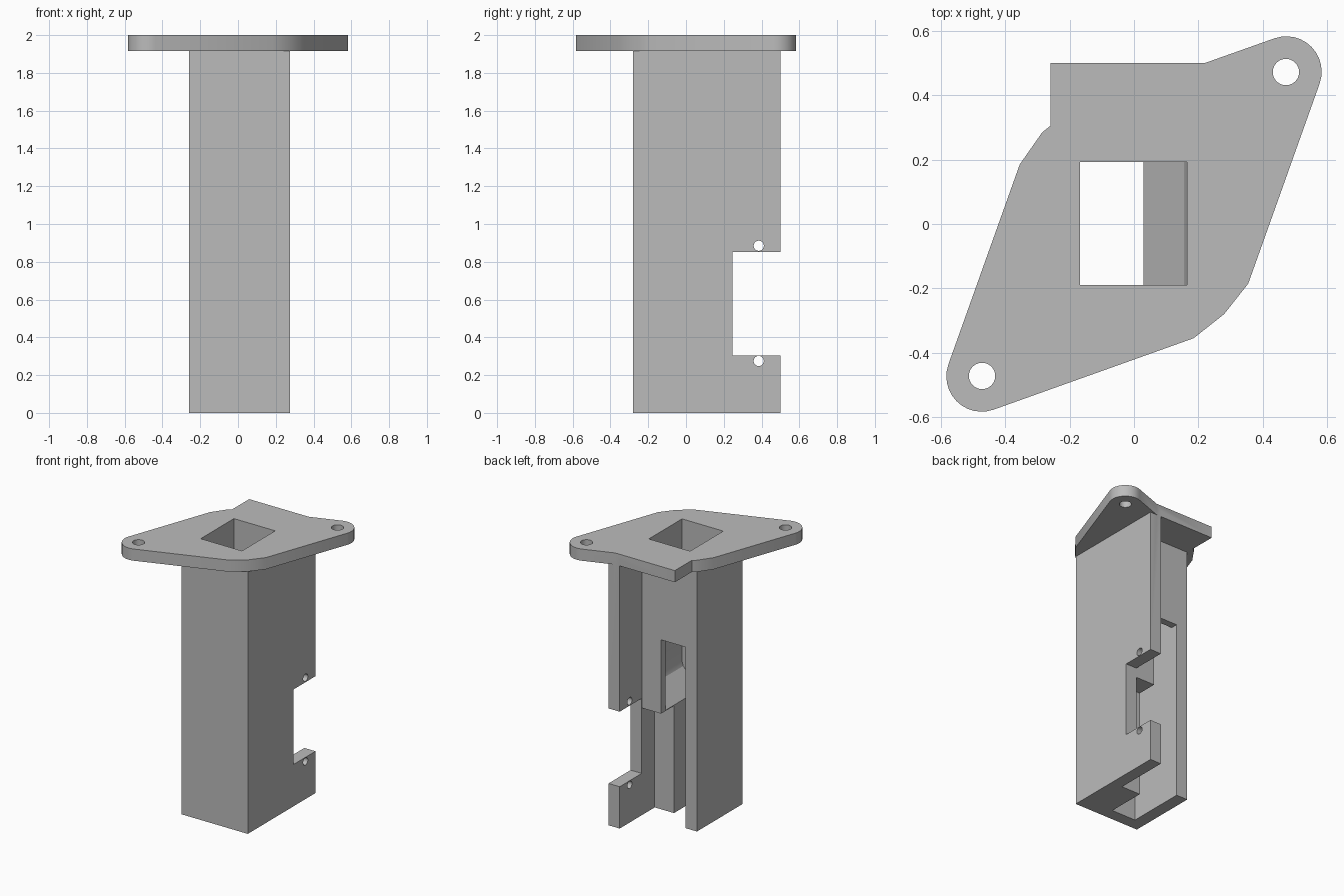
import bpy
import bmesh
from math import cos, sin, radians
from mathutils import Matrix

cube = bpy.data.objects.get("Cube")
if cube:
    bpy.data.objects.remove(cube, do_unlink=True)

grey = bpy.data.materials.new("plain grey")
grey.use_nodes = True
colour = (0.5, 0.5, 0.5, 1)
grey.diffuse_color = colour
grey.node_tree.nodes["Principled BSDF"].inputs["Base Color"].default_value = colour


def prism(name, points, lo, hi, axis="Z"):
    """Extrude a 2D outline along an axis, from lo to hi."""
    place = {"Z": lambda a, b: (a, b, lo),
             "Y": lambda a, b: (a, lo, b),
             "X": lambda a, b: (lo, a, b)}[axis]
    shift = {"Z": (0, 0, hi - lo), "Y": (0, hi - lo, 0), "X": (hi - lo, 0, 0)}[axis]
    bm = bmesh.new()
    face = bm.faces.new([bm.verts.new(place(a, b)) for a, b in points])
    out = bmesh.ops.extrude_face_region(bm, geom=[face])
    moved = [v for v in out["geom"] if isinstance(v, bmesh.types.BMVert)]
    bmesh.ops.translate(bm, verts=moved, vec=shift)
    bmesh.ops.recalc_face_normals(bm, faces=bm.faces)
    mesh = bpy.data.meshes.new(name)
    bm.to_mesh(mesh)
    bm.free()
    mesh.materials.append(grey)
    obj = bpy.data.objects.new(name, mesh)
    bpy.context.collection.objects.link(obj)
    return obj


def box(name, x0, x1, y0, y1, z0, z1):
    return prism(name, [(x0, y0), (x1, y0), (x1, y1), (x0, y1)], z0, z1)


def arc(cx, cy, r, start, end, steps):
    angles = [radians(start + (end - start) * i / steps) for i in range(steps + 1)]
    return [(cx + r * cos(a), cy + r * sin(a)) for a in angles]


def circle(cx, cy, r):
    return arc(cx, cy, r, 0, 345, 23)


def combine(target, tool, operation):
    """Apply a boolean and discard the tool."""
    tool.hide_render = True
    mod = target.modifiers.new(operation.lower(), "BOOLEAN")
    mod.operation = operation
    mod.solver = "EXACT"
    mod.object = tool
    bpy.context.view_layer.objects.active = target
    bpy.ops.object.modifier_apply(modifier=mod.name)
    bpy.data.objects.remove(tool, do_unlink=True)


# Column with one side wall reaching further back
column = prism("hopper_column", [(-0.26, -0.28), (0.275, -0.28), (0.275, 0.5),
                                 (0.185, 0.5), (0.185, 0.245), (-0.26, 0.245)], 0, 1.96)

# Mounting flange with two rounded ears
outline = arc(0.473, 0.473, 0.11, -20, 109, 12)
outline += [(0.22, 0.5), (-0.26, 0.5), (-0.26, 0.305), (-0.285, 0.285), (-0.355, 0.185)]
outline += arc(-0.473, -0.473, 0.11, 160, 289, 12)
outline += [(0.185, -0.355), (0.28, -0.28), (0.355, -0.185)]
flange = prism("flange", outline, 1.915, 2.0)
combine(column, flange, "UNION")

# Central shaft with a sloping ramp inside
shaft = [(-0.168, -0.1), (0.03, -0.1), (0.03, 0.787), (0.155, 0.93),
         (0.165, 0.96), (0.165, 2.1), (-0.168, 2.1)]
cutters = [
    prism("shaft_cutter", shaft, -0.19, 0.193, "Y"),
    # Rear opening and the recess below the ramp
    box("rear_slot_cutter", -0.168, 0.03, 0.05, 0.3, -0.1, 1.32),
    box("recess_cutter", 0.0, 0.185, 0.096, 0.3, -0.1, 0.782),
    # Notch in the long side wall
    box("notch_cutter", 0.1, 0.4, 0.246, 0.6, 0.305, 0.852),
]

# Screw holes through the side wall and the flange ears
for z in (0.275, 0.885):
    cutters.append(prism("wall_hole_cutter", circle(0.385, z, 0.027), 0.1, 0.4, "X"))
for s in (-1, 1):
    cutters.append(prism("ear_hole_cutter", circle(s * 0.472, s * 0.472, 0.041), 1.8, 2.1))

for cutter in cutters:
    combine(column, cutter, "DIFFERENCE")

# Keep hard edges, smooth the rounded ears and holes
bpy.ops.object.select_all(action="DESELECT")
column.select_set(True)
bpy.context.view_layer.objects.active = column
bpy.ops.object.shade_smooth_by_angle(angle=radians(20))
